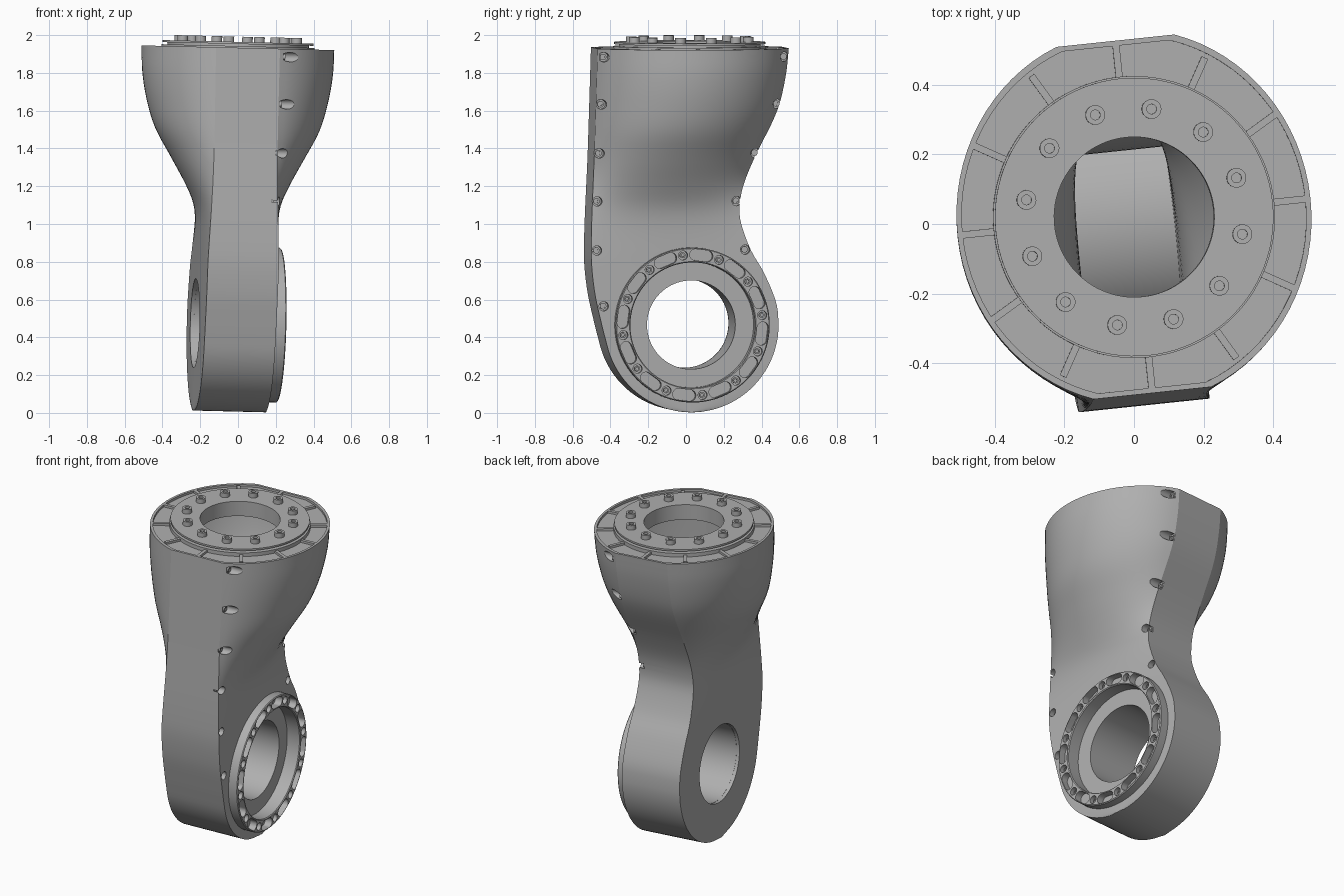
import bpy, bmesh, math
from mathutils import Matrix, Vector

cube = bpy.data.objects.get("Cube")
if cube:
    bpy.data.objects.remove(cube, do_unlink=True)

grey = bpy.data.materials.new("machined grey")
grey.use_nodes = True
COLOR = (0.43, 0.43, 0.43, 1)
grey.diffuse_color = COLOR
grey.node_tree.nodes["Principled BSDF"].inputs["Base Color"].default_value = COLOR

# The whole link stands slightly turned and tilted
TOP = 1.933
PLACE = (Matrix.Translation((0, 0.02, TOP)) @ Matrix.Rotation(math.radians(1.4), 4, 'Y')
         @ Matrix.Rotation(math.radians(6), 4, 'Z') @ Matrix.Translation((0, 0, -TOP)))
JOINT = Vector((0, -0.01, 0.47))
RADIUS = 0.463
parts = []


def finish(name, bm):
    bmesh.ops.recalc_face_normals(bm, faces=bm.faces)
    mesh = bpy.data.meshes.new(name)
    bm.to_mesh(mesh)
    bm.free()
    mesh.materials.append(grey)
    obj = bpy.data.objects.new(name, mesh)
    bpy.context.collection.objects.link(obj)
    obj.matrix_world = PLACE
    parts.append(obj)
    return obj


def loft(bm, rows, closed=False):
    rings = [[bm.verts.new(p) for p in row] for row in rows]
    n = len(rings[0])
    pairs = list(zip(rings, rings[1:])) + ([(rings[-1], rings[0])] if closed else [])
    for a, b in pairs:
        for i in range(n):
            j = (i + 1) % n
            bm.faces.new((a[i], a[j], b[j], b[i]))
    if not closed:
        bm.faces.new(rings[0])
        bm.faces.new(rings[-1])


def lathe(bm, profile, at=(0, 0, 0), axis='Z', seg=96, closed=True):
    """Turn a list of (radius, height) around an axis."""
    rows = []
    for r, h in profile:
        row = []
        for k in range(seg):
            t = 2 * math.pi * k / seg
            u, v = r * math.cos(t), r * math.sin(t)
            row.append(Vector(at) + Vector((u, v, h) if axis == 'Z' else (h, u, v)))
        rows.append(row)
    loft(bm, rows, closed)


def screw(bm, at, r, height, axis):
    s = r * 0.5
    lathe(bm, [(r, 0), (r, height), (s, height), (s, height * 0.5)], at, axis, 32, False)


def cut(obj, bm):
    tool = finish("cutter", bm)
    tool.hide_render = True
    mod = obj.modifiers.new("cut", 'BOOLEAN')
    mod.operation, mod.solver, mod.object = 'DIFFERENCE', 'EXACT', tool
    bpy.context.view_layer.update()
    bpy.context.view_layer.objects.active = obj
    bpy.ops.object.modifier_apply(modifier=mod.name)
    parts.remove(tool)
    bpy.data.objects.remove(tool, do_unlink=True)


def curve(table, z):
    """Smooth interpolation through (z, value) points."""
    z = min(max(z, table[0][0]), table[-1][0])
    i = next(k for k in range(len(table) - 1) if z <= table[k + 1][0])

    def slope(k):
        a, b = table[max(k - 1, 0)], table[min(k + 1, len(table) - 1)]
        return (b[1] - a[1]) / (b[0] - a[0])
    (z0, v0), (z1, v1) = table[i], table[i + 1]
    d = z1 - z0
    t = (z - z0) / d
    return (v0 * (1 + 2 * t) * (1 - t) ** 2 + v1 * t * t * (3 - 2 * t)
            + d * t * (1 - t) * (slope(i) * (1 - t) - slope(i + 1) * t))


FRONT = [(0.35, -0.457), (0.47, -0.488), (0.65, -0.527), (0.85, -0.544), (1.4, -0.525), (1.94, -0.508)]
BACK = [(0.47, 0.453), (0.56, 0.446), (0.64, 0.422), (0.76, 0.367), (0.86, 0.308), (1.0, 0.256),
        (1.08, 0.246), (1.2, 0.265), (1.35, 0.325), (1.55, 0.425), (1.65, 0.463), (1.8, 0.495), (1.94, 0.51)]
WIDTH = [(0.8, 0.196), (1.0, 0.203), (1.1, 0.222), (1.2, 0.268), (1.35, 0.352), (1.5, 0.434),
         (1.65, 0.48), (1.8, 0.505), (1.94, 0.51)]
FLAT = [(0.8, 0.189), (1.3, 0.17), (1.94, 0.17)]


def shape(z, inset=0):
    """Centre, half depth, ellipse depth, half width and flat angle of a level."""
    r = RADIUS - inset
    half = math.sqrt(max(r * r - (JOINT.z - z) ** 2, 0.0001))
    front = JOINT.y - half if z < FRONT[0][0] else curve(FRONT, z) + inset
    back = JOINT.y + half if z < JOINT.z else curve(BACK, z) - inset
    wide, flat = curve(WIDTH, z) - inset, curve(FLAT, z) - inset
    edge = math.acos(flat / wide)
    return (front + back) / 2, (back - front) / 2 / math.sin(edge), wide, edge


def section(z, inset=0, height=None):
    """Flat front and back joined by bulging sides."""
    mid, deep, wide, edge = shape(z, inset)
    steps = 32
    right = []
    for k in range(steps + 1):
        a = edge * (2 * k / steps - 1)
        right.append((wide * math.cos(a), mid + deep * math.sin(a), z if height is None else height))
    return right + [(-x, y, h) for x, y, h in reversed(right)]


def housing(bm, inset, top):
    r = RADIUS - inset
    levels = [JOINT.z - r * math.cos(math.radians(a)) for a in range(2, 90, 4)]
    count = 44
    levels += [JOINT.z + (top - JOINT.z) * k / count for k in range(count + 1)]
    loft(bm, [section(z, inset) for z in levels])


# Hollow housing
bm = bmesh.new()
housing(bm, 0, TOP)
body = finish("arm_housing", bm)
bm = bmesh.new()
housing(bm, 0.055, 1.87)
cut(body, bm)

# Recess behind the top rim, top opening, side bore and ring seat
bm = bmesh.new()
loft(bm, [section(TOP, 0.015, h) for h in (TOP - 0.014, TOP + 0.05)])
cut(body, bm)
for profile, at, axis in (([(0.25, 1.8), (0.25, 2.1)], (0, 0, 0), 'Z'),
                          ([(0.236, -0.4), (0.236, 0)], JOINT, 'X'),
                          ([(0.35, 0.1), (0.35, 0.4)], JOINT, 'X')):
    bm = bmesh.new()
    lathe(bm, profile, at, axis, closed=False)
    cut(body, bm)

# Counterbored screws along both edges of the left side
HOLES = [(1.89, -0.482), (1.64, -0.494), (1.38, -0.503), (1.125, -0.512), (0.865, -0.514),
         (0.57, -0.478), (1.89, 0.478), (1.64, 0.443), (1.38, 0.328), (1.125, 0.23), (0.868, 0.275)]
bores, screws = bmesh.new(), bmesh.new()
for z, y in HOLES:
    mid, deep, wide, edge = shape(z)
    a = math.asin((y - mid) / deep)
    x = wide * math.cos(max(-edge, min(edge, a))) - 0.04
    lathe(bores, [(0.025, x), (0.025, x + 0.25)], (0, y, z), 'X', 32, False)
    screw(screws, (x - 0.002, y, z), 0.017, 0.012, 'X')
cut(body, bores)
finish("edge_screws", screws)

# Bore tube with the raised joint ring
bm = bmesh.new()
lathe(bm, [(0.235, -0.175), (0.36, -0.175), (0.36, 0.15), (0.41, 0.15), (0.41, 0.245),
           (0.405, 0.25), (0.337, 0.25), (0.332, 0.245), (0.332, 0.165), (0.235, 0.165)], JOINT, 'X')
ring = finish("joint_ring", bm)
pockets, screws = bmesh.new(), bmesh.new()
for k in range(12):
    # round hole with a screw
    t = math.radians(8 + 30 * k)
    spot = JOINT + Vector((0, 0.373 * math.cos(t), 0.373 * math.sin(t)))
    lathe(pockets, [(0.024, 0.215), (0.024, 0.3)], spot, 'X', 32, False)
    screw(screws, spot + Vector((0.213, 0, 0)), 0.015, 0.018, 'X')
    # long slot following the ring
    t += math.radians(15)
    outline = []
    for side, start in ((1, 0), (-1, math.pi)):
        c = t + side * 0.085
        for j in range(17):
            a = c + start + math.pi * j / 16
            outline.append((0.373 * math.cos(c) + 0.03 * math.cos(a),
                            0.373 * math.sin(c) + 0.03 * math.sin(a)))
    loft(pockets, [[JOINT + Vector((x, u, v)) for u, v in outline] for x in (0.205, 0.3)])
cut(ring, pockets)
finish("ring_screws", screws)

# Top flange hub with its thin raised disc
bm = bmesh.new()
lathe(bm, [(0.23, 1.87), (0.405, 1.87), (0.405, 1.942), (0.375, 1.942), (0.375, 1.953),
           (0.4, 1.953), (0.4, 1.964), (0.23, 1.964)])
finish("top_flange", bm)

# Ribs and bolts around the flange
ribs, bolts = bmesh.new(), bmesh.new()
for k in range(12):
    turn = Matrix.Rotation(math.radians(30 * k), 4, 'Z')
    bmesh.ops.create_cube(ribs, size=1, matrix=turn @ Matrix.Translation((0.451, 0, TOP - 0.01))
                          @ Matrix.Diagonal((0.1, 0.02, 0.02, 1)))
    t = math.radians(15 + 30 * k)
    screw(bolts, (0.314 * math.cos(t), 0.314 * math.sin(t), 1.962), 0.028, 0.03, 'Z')
finish("flange_ribs", ribs)
finish("flange_bolts", bolts)

# Smooth rounded surfaces, crisp edges
bpy.ops.object.select_all(action='DESELECT')
for obj in parts:
    obj.select_set(True)
bpy.context.view_layer.objects.active = body
bpy.ops.object.shade_smooth_by_angle(angle=math.radians(15))
